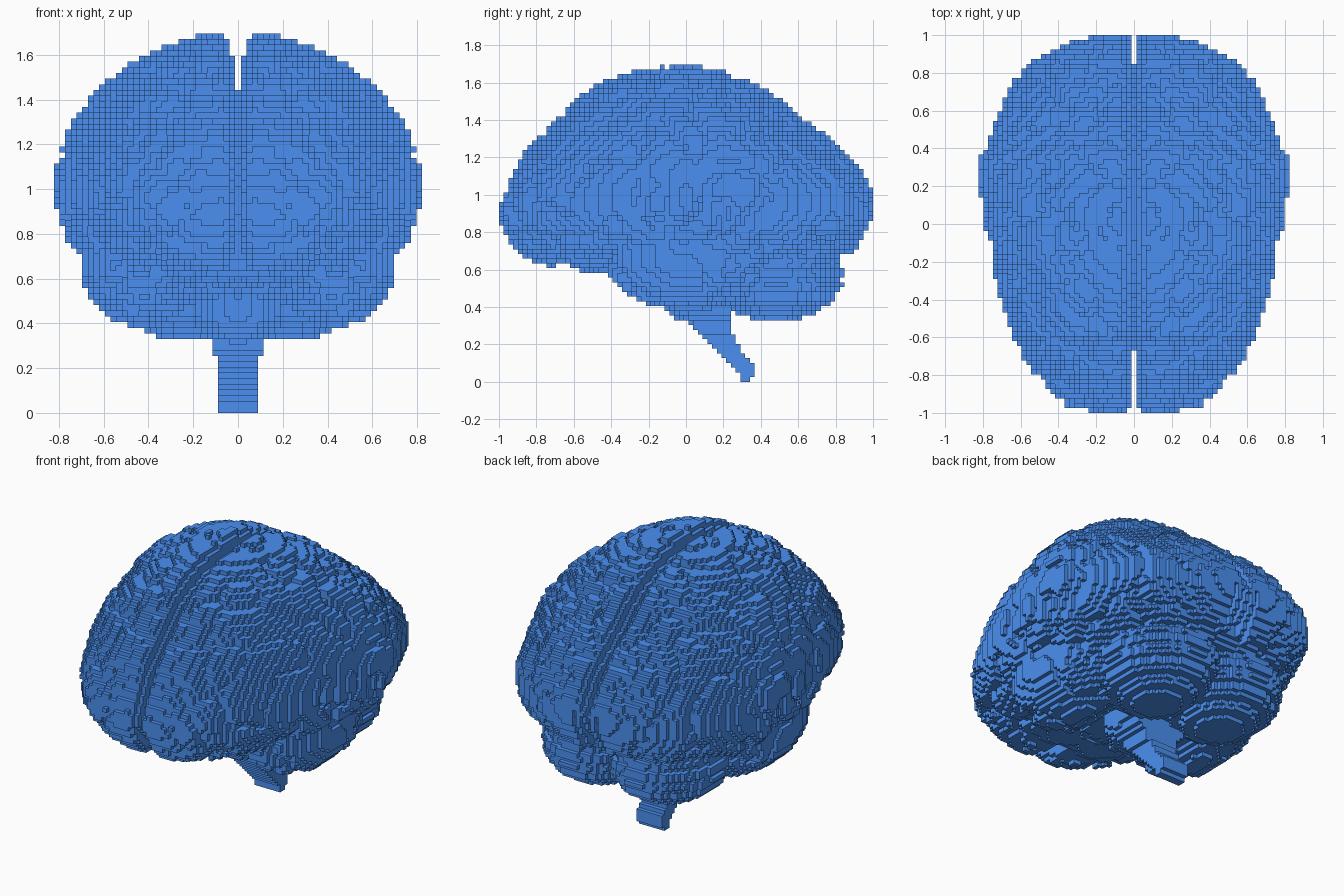
import bpy, bmesh
from mathutils import Vector, noise

if "Cube" in bpy.data.objects:
    bpy.data.objects.remove(bpy.data.objects["Cube"])

V = 2 / 79                      # voxel edge
NX, NY, NZ = 32, 79, 67         # half width (plus the middle column), depth, height

# Outline tables along y: half width, top and bottom of the cerebrum
WIDTH = [(-1, .16), (-.97, .35), (-.9, .44), (-.8, .53), (-.7, .59), (-.6, .64), (-.4, .71),
         (-.1, .775), (.2, .82), (.35, .82), (.45, .77), (.6, .71), (.7, .67), (.8, .62),
         (.86, .54), (.93, .41), (.97, .31), (1, .2)]
TOP = [(-1, .93), (-.97, 1.03), (-.87, 1.23), (-.7, 1.41), (-.58, 1.53), (-.44, 1.61), (-.3, 1.66),
       (-.05, 1.705), (.1, 1.69), (.2, 1.67), (.4, 1.59), (.5, 1.52), (.65, 1.39), (.8, 1.29),
       (.9, 1.19), (.97, 1.08), (1, 1.03)]
BOTTOM = [(-1, .86), (-.95, .74), (-.87, .66), (-.75, .61), (-.6, .59), (-.42, .57), (-.2, .52),
          (.3, .51), (.6, .6), (.8, .65), (.9, .69), (.97, .79), (1, .85)]
MIDDLE = [(-1, .9), (-.4, .97), (.2, 1), (1, .96)]
LOW_CURVE = [(-.6, 2), (-.2, 2.5)]      # roundness of the lower half section
# Brainstem side profile along z: front and back edge, half width
STEM_FRONT = [(0, .3), (.05, .28), (.13, .2), (.24, .1), (.31, .03), (.5, -.05)]
STEM_BACK = [(0, .33), (.04, .37), (.09, .37), (.12, .33), (.2, .28), (.3, .23), (.5, .26)]
STEM_WIDTH = [(0, .09), (.24, .09), (.26, .115), (.31, .12), (.36, .17), (.5, .2)]


def lerp(table, t):
    if t <= table[0][0]:
        return table[0][1]
    for (a, p), (b, q) in zip(table, table[1:]):
        if t <= b:
            return p + (q - p) * (t - a) / (b - a)
    return table[-1][1]


def ellipsoid(p, centre, radii, e=2):
    s = sum((abs(a - c) / r) ** e for a, c, r in zip(p, centre, radii))
    return (s ** (1 / e) - 1) * min(radii)


def folds(p):
    # Winding grooves along the zero lines of a noise field
    n = noise.noise(Vector(p) * 5 + Vector((3.1, 7.7, 1.3)))
    return .035 * max(0, 1 - abs(n) * 5)


def cerebrum(p, sec):
    x, y, z = p
    w, top, bot, mid, low = sec
    h, e = (top - mid, 2.05) if z > mid else (mid - bot, low)
    s = ((x / w) ** e + (abs(z - mid) / h) ** e) ** (1 / e)
    d = (s - 1) * min(w, h)
    # Temporal lobes hang below on each side
    d = min(d, ellipsoid(p, (.43, .02, .67), (.275, .46, .285), 2.1))
    if d > 0:
        return False
    # Fissure between the hemispheres, with steep lips
    core = ((y - .1) / .76) ** 2 + ((z - .85) / .6) ** 2
    if core > 1:
        low_back = y > .6 and z < .95
        depth = .1 if x < V * 1.5 else .035 if x < V * 2.5 else .12 * (low_back and x < V * 4)
        if x < V / 2 or d > -depth:
            return False
    return d < -.05 or d + folds(p) < 0


def cerebellum(p):
    d = ellipsoid(p, (.23, .48, .56), (.34, .37, .24), 1.95)
    return d + .012 * (int(p[2] / V) % 3 == 0) < 0


def brainstem(p):
    x, y, z = p
    if ellipsoid(p, (0, .06, .46), (.2, .2, .15)) < 0:
        return True
    return z < .5 and lerp(STEM_FRONT, z) < y < lerp(STEM_BACK, z) and x < lerp(STEM_WIDTH, z)


# Fill the voxel grid, mirrored across x = 0
cells = {}
for j in range(NY):
    y = -1 + (j + .5) * V
    sec = [lerp(t, y) for t in (WIDTH, TOP, BOTTOM, MIDDLE, LOW_CURVE)]
    for k in range(NZ):
        z = (k + .5) * V
        for i in range(NX + 1):
            p = (i * V, y, z)
            if cerebrum(p, sec):
                part = "cerebrum"
            elif cerebellum(p):
                part = "cerebellum"
            elif brainstem(p):
                part = "brainstem"
            else:
                continue
            cells[i, j, k] = cells[-i, j, k] = part


def build(part, mat):
    # Skin every exposed voxel side with one square
    bm = bmesh.new()
    verts = {}

    def corner(c):
        if c not in verts:
            verts[c] = bm.verts.new(((c[0] - .5) * V, c[1] * V - 1, c[2] * V))
        return verts[c]

    for c, name in cells.items():
        if name != part:
            continue
        for a in range(3):
            u, v = (a + 1) % 3, (a + 2) % 3
            for side in (0, 1):
                n = list(c)
                n[a] += 2 * side - 1
                if tuple(n) in cells:
                    continue
                ring = []
                for du, dv in ((0, 0), (1, 0), (1, 1), (0, 1)):
                    q = list(c)
                    q[a] += side
                    q[u] += du
                    q[v] += dv
                    ring.append(corner(tuple(q)))
                bm.faces.new(ring if side else ring[::-1])
    mesh = bpy.data.meshes.new(part)
    bm.to_mesh(mesh)
    bm.free()
    mesh.materials.append(mat)
    bpy.context.collection.objects.link(bpy.data.objects.new(part, mesh))


blue = bpy.data.materials.new("blue")
blue.diffuse_color = (.07, .28, .88, 1)
blue.use_nodes = True
blue.node_tree.nodes["Principled BSDF"].inputs["Base Color"].default_value = blue.diffuse_color
for part in ("cerebrum", "cerebellum", "brainstem"):
    build(part, blue)
